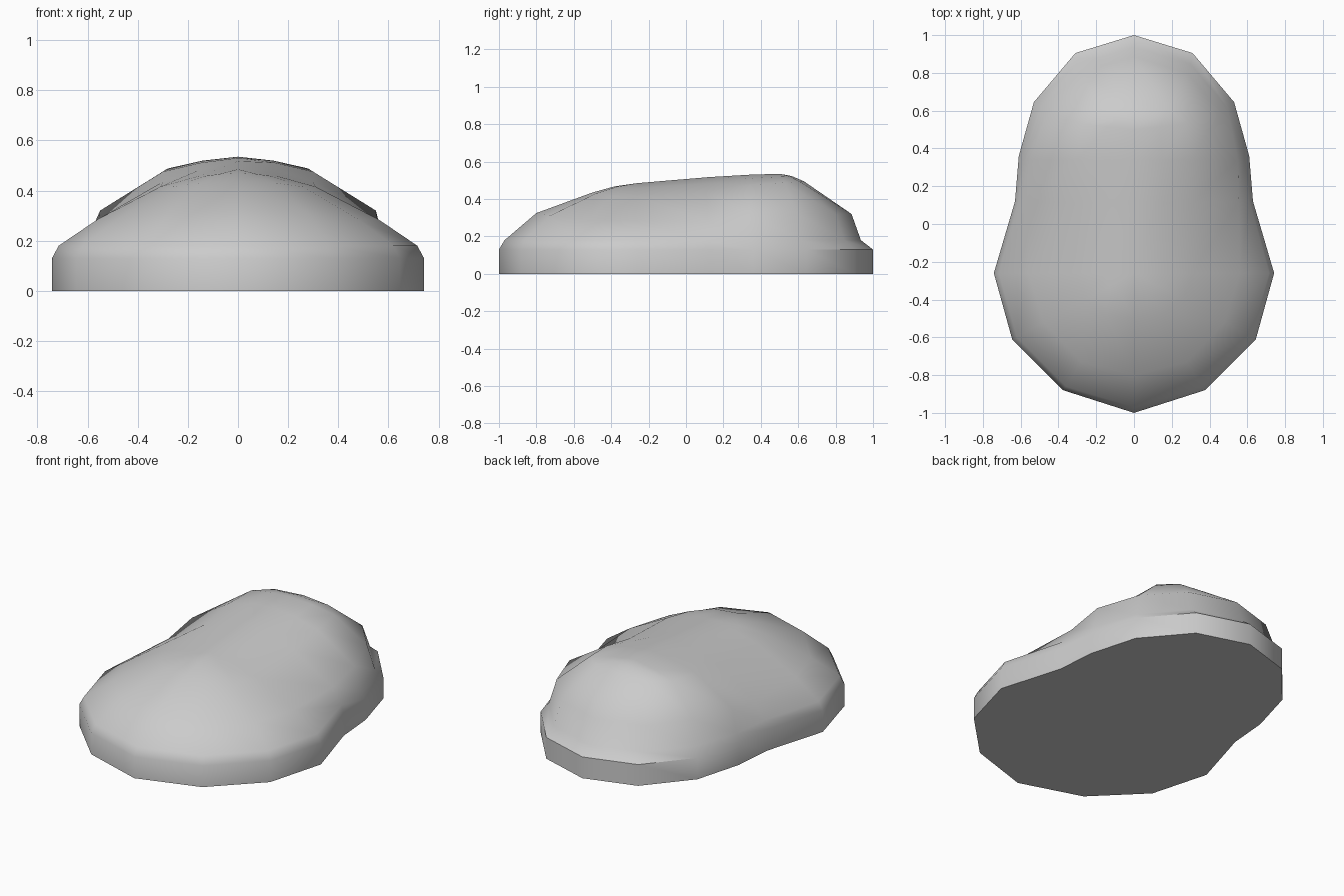
import bpy, bmesh

if "Cube" in bpy.data.objects:
    bpy.data.objects.remove(bpy.data.objects["Cube"])

# half outlines (x, y, z) running from the back, round the right side, to the front
FOOT = [(0, 1), (.31, .905), (.53, .645), (.61, .36), (.63, .12),
        (.742, -.26), (.645, -.61), (.375, -.88), (0, -1)]
RIM = [(0, .935), (.30, .845), (.495, .615), (.585, .345), (.612, .12),
       (.715, -.26), (.62, -.6), (.36, -.86), (0, -.97)]
SHOULDER = [(0, .885, .32), (.28, .80, .32), (.46, .59, .325), (.55, .34, .32),
            (.555, .12, .275), (.56, -.26, .285), (.48, -.52, .285),
            (.28, -.73, .31), (0, -.8, .325)]
CROWN = [(0, .63, .495), (.18, .61, .492), (.28, .53, .488), (.3, .34, .475),
         (.3, .11, .435), (.31, -.26, .415), (.26, -.40, .415),
         (.15, -.48, .43), (0, -.5, .435)]
RIDGE_Y = [.5, .5, .5, .34, .12, -.26, -.26, -.26, -.26]
RIDGE_Z = [.535, .535, .535, .53, .517, .485, .485, .485, .485]
RIDGE = [(0, y, z) for y, z in zip(RIDGE_Y, RIDGE_Z)]


def at(points, z):
    return [(x, y, z) for x, y in points]


def full(half):
    return half + [(-x, y, z) for x, y, z in half[-2:0:-1]]


def loft(name, rings, cap_bottom=False):
    bm = bmesh.new()
    loops = [[bm.verts.new(p) for p in full(r)] for r in rings]
    for a, b in zip(loops, loops[1:]):
        n = len(a)
        for i in range(n):
            j = (i + 1) % n
            bm.faces.new((a[i], b[i], b[j], a[j]))
    if cap_bottom:
        bm.faces.new(loops[0])
    bmesh.ops.remove_doubles(bm, verts=bm.verts, dist=.0005)
    bmesh.ops.recalc_face_normals(bm, faces=bm.faces)
    mesh = bpy.data.meshes.new(name)
    bm.to_mesh(mesh)
    bm.free()
    ob = bpy.data.objects.new(name, mesh)
    bpy.context.collection.objects.link(ob)
    bpy.ops.object.select_all(action='DESELECT')
    ob.select_set(True)
    bpy.context.view_layer.objects.active = ob
    bpy.ops.object.shade_smooth_by_angle(angle=.7)
    return ob


# gently rounded band between crown and ridge
upper = [((a[0] + b[0]) / 2, (a[1] + b[1]) / 2, (a[2] + b[2]) / 2 + .008)
         for a, b in zip(CROWN, RIDGE)]

# upright foot, chamfered rim and domed top in one closed body
loft("domed_body", [at(FOOT, 0), at(FOOT, .13), at(RIM, .18),
                    SHOULDER, CROWN, upper, RIDGE], cap_bottom=True)
